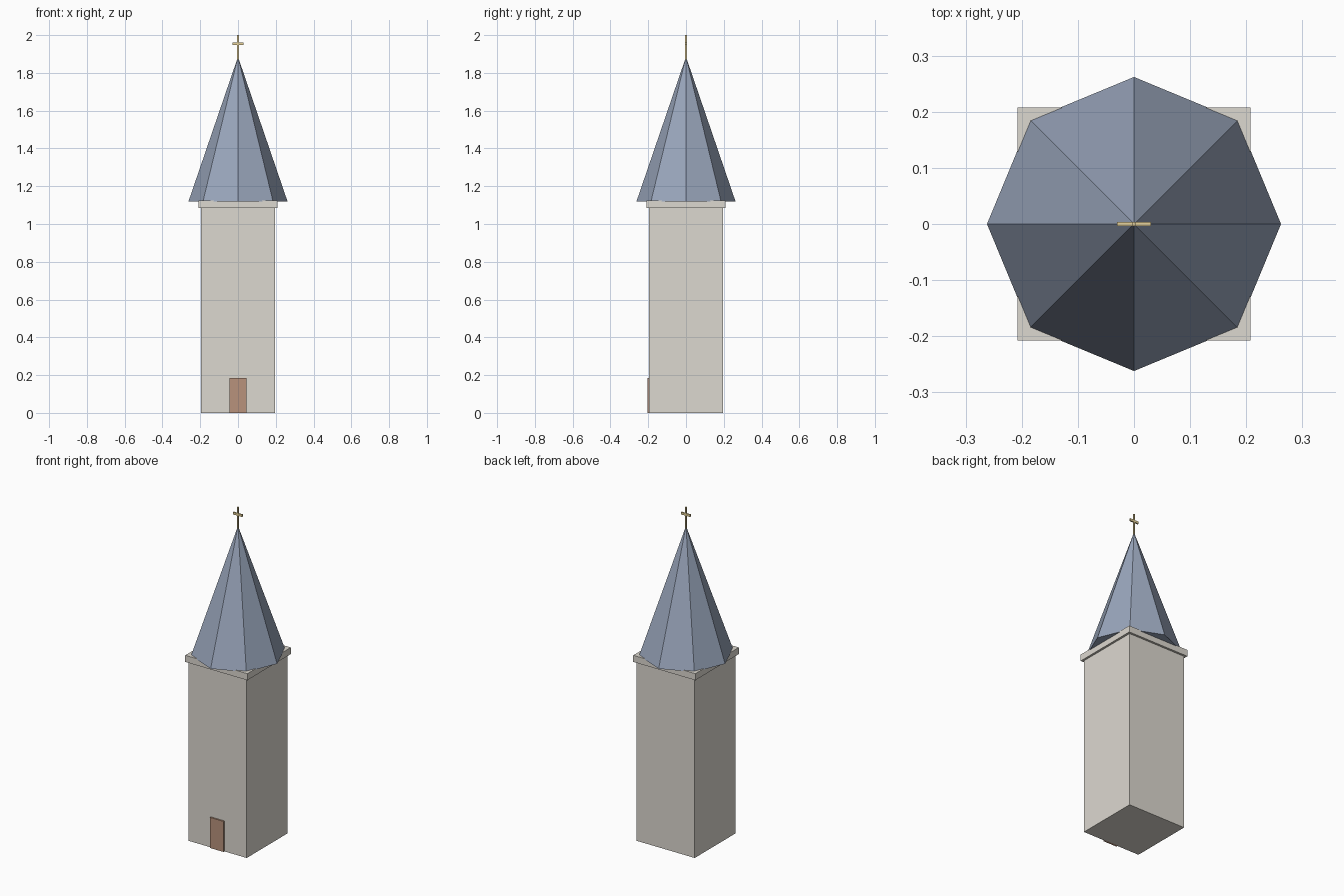
import bpy, bmesh
from math import pi
from mathutils import Matrix, Vector

if "Cube" in bpy.data.objects:
    bpy.data.objects.remove(bpy.data.objects["Cube"])


def material(name, rgb):
    m = bpy.data.materials.new(name)
    m.diffuse_color = (*rgb, 1)
    m.use_nodes = True
    m.node_tree.nodes["Principled BSDF"].inputs["Base Color"].default_value = m.diffuse_color
    return m


STONE = material("stone", (0.72, 0.69, 0.63))
SLATE = material("slate", (0.32, 0.38, 0.50))
WOOD = material("wood", (0.48, 0.29, 0.20))
GOLD = material("gold", (0.80, 0.65, 0.32))


def finish(bm, name, mat):
    me = bpy.data.meshes.new(name)
    bm.to_mesh(me)
    bm.free()
    me.materials.append(mat)
    ob = bpy.data.objects.new(name, me)
    bpy.context.collection.objects.link(ob)
    return ob


def box(name, lo, hi, mat):
    lo, hi = Vector(lo), Vector(hi)
    bm = bmesh.new()
    bmesh.ops.create_cube(bm, size=1, matrix=Matrix.Translation((lo + hi) / 2)
                          @ Matrix.Diagonal((*(hi - lo), 1)))
    return finish(bm, name, mat)


# square tower with a projecting cornice
box("tower", (-0.195, -0.195, 0), (0.195, 0.195, 1.09), STONE)
box("cornice", (-0.208, -0.208, 1.085), (0.208, 0.208, 1.125), STONE)

# door on the front wall
box("door", (-0.046, -0.204, 0), (0.046, -0.19, 0.185), WOOD)

# eight-sided spire, corners on the x and y axes
Z0, Z1 = 1.12, 1.885
bm = bmesh.new()
bmesh.ops.create_cone(bm, cap_ends=True, segments=8, radius1=0.262, radius2=0,
                      depth=Z1 - Z0,
                      matrix=Matrix.Translation((0, 0, (Z0 + Z1) / 2)))
bmesh.ops.remove_doubles(bm, verts=bm.verts, dist=1e-5)
finish(bm, "spire", SLATE)

# cross on the tip
box("cross_post", (-0.004, -0.004, 1.87), (0.004, 0.004, 2.0), GOLD)
box("cross_bar", (-0.03, -0.004, 1.948), (0.03, 0.004, 1.962), GOLD)
